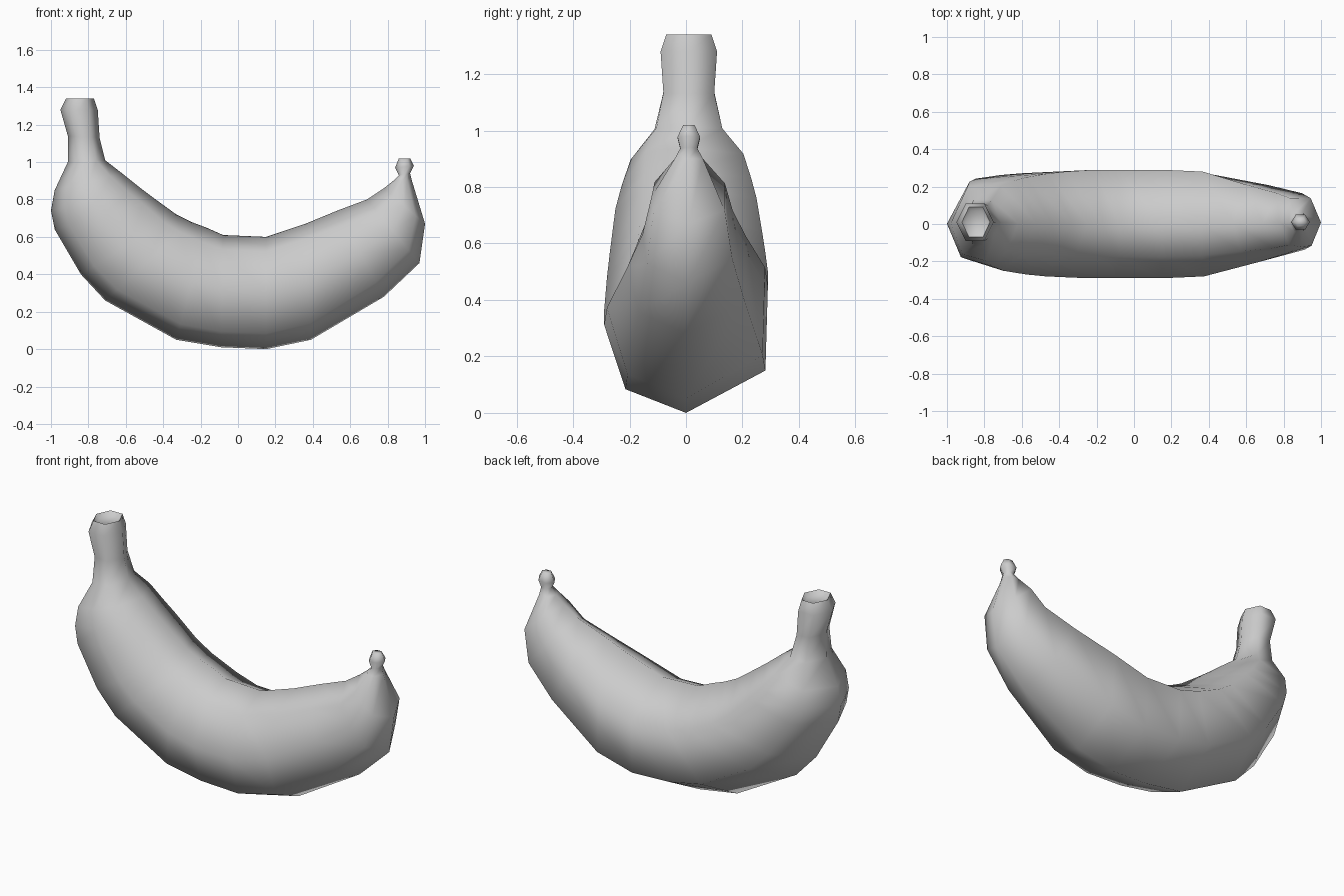
import bpy
import bmesh
from math import radians
from mathutils import Vector

cube = bpy.data.objects.get("Cube")
if cube:
    bpy.data.objects.remove(cube, do_unlink=True)


def make_material(name, colour):
    material = bpy.data.materials.new(name)
    material.use_nodes = True
    material.diffuse_color = colour
    material.node_tree.nodes["Principled BSDF"].inputs["Base Color"].default_value = colour
    return material


# Cross-sections as (side, outer-to-inner): a plain hexagon at the ends,
# a slightly lopsided one along the body
END_SECTION = [(0, 0), (1, .25), (1, .75), (0, 1), (-1, .75), (-1, .5), (-1, .25)]
BODY_SECTION = [(0, 0), (.97, .25), (1, .75), (0, 1), (-.6, .87), (-1, .52), (-.74, .14)]

# Rings in hundredths: outer x, outer z, inner x, inner z, half width
STEM_RINGS = [
    (-90, 132, -79, 132, 6), (-92, 134, -77, 134, 8),
    (-95, 128, -75, 128, 10), (-91, 114, -74, 113, 9),
]
BODY_RINGS = [
    (-91, 100, -71, 101, 12), (-98, 85, -62, 94, 20), (-100, 74, -52, 86, 23),
    (-98, 64, -44, 80, 25), (-84, 40, -33, 72, 27), (-71, 26, -25, 68, 28),
    (-33, 5, -17, 65, 29), (-9, 1, -8, 61, 29), (15, 0, 15, 60, 29),
    (39, 5, 36, 67, 28), (78, 28, 53, 74, 21), (97, 46, 69, 80, 16),
    (100, 67, 78, 86, 13),
]
TIP_RINGS = [
    (93, 90, 83, 90, 5), (92, 94, 86, 93, 3),
    (94, 98, 84, 97, 4), (92, 102, 86, 102, 2),
]


def add_ring(bm, ring):
    """Place one cross-section between its outer and inner profile points."""
    outer_x, outer_z, inner_x, inner_z, width = (value / 100 for value in ring)
    outer, inner = Vector((outer_x, 0, outer_z)), Vector((inner_x, 0, inner_z))
    blend = min(1, max(0, (width - .1) / .15))
    centre_y = .01 * (1 - blend)
    verts = []
    for end, body in zip(END_SECTION, BODY_SECTION):
        side, height = Vector(end).lerp(Vector(body), blend)
        point = outer.lerp(inner, height)
        point.y = centre_y + side * width
        verts.append(bm.verts.new(point))
    return verts


def loft(name, rings, material):
    """Skin the rings into a closed, smooth-shaded body."""
    bm = bmesh.new()
    loops = [add_ring(bm, ring) for ring in rings]
    for first, second in zip(loops, loops[1:]):
        for i in range(len(first)):
            j = (i + 1) % len(first)
            bm.faces.new((first[i], first[j], second[j], second[i]))
    bm.faces.new(loops[0])
    bm.faces.new(loops[-1])
    bmesh.ops.recalc_face_normals(bm, faces=bm.faces)
    mesh = bpy.data.meshes.new(name)
    bm.to_mesh(mesh)
    bm.free()
    mesh.materials.append(material)
    obj = bpy.data.objects.new(name, mesh)
    bpy.context.collection.objects.link(obj)
    bpy.ops.object.select_all(action="DESELECT")
    obj.select_set(True)
    bpy.context.view_layer.objects.active = obj
    bpy.ops.object.shade_smooth_by_angle(angle=radians(75))
    return obj


# One continuous skin: recessed stem top, curved body, small knobbed tip
grey = make_material("light grey", (.6, .6, .6, 1))
loft("banana", STEM_RINGS + BODY_RINGS + TIP_RINGS, grey)
